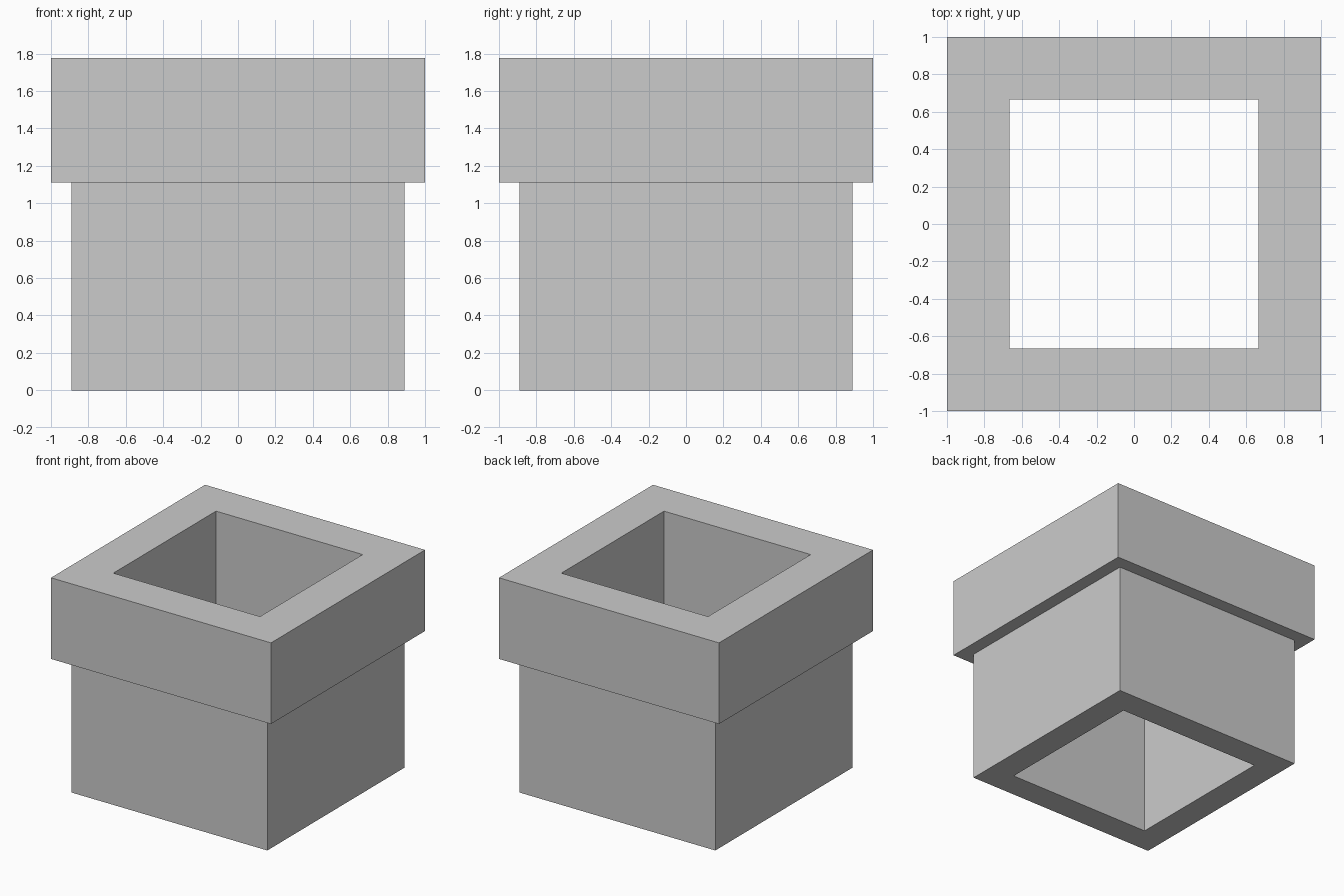
import bpy, bmesh

if "Cube" in bpy.data.objects:
    bpy.data.objects.remove(bpy.data.objects["Cube"])

OUTER_COLLAR = 1.0
OUTER_BODY = 8 / 9
INNER = 2 / 3
COLLAR_Z = 10 / 9
TOP_Z = 16 / 9

# Closed wall cross-section as (half width, height)
profile = [
    (INNER, 0), (OUTER_BODY, 0), (OUTER_BODY, COLLAR_Z),
    (OUTER_COLLAR, COLLAR_Z), (OUTER_COLLAR, TOP_Z), (INNER, TOP_Z),
]


def square_sweep(name, section):
    """Sweep a closed wall section around a square."""
    bm = bmesh.new()
    corners = [(-1, -1), (1, -1), (1, 1), (-1, 1)]
    rings = [[bm.verts.new((sx * r, sy * r, z)) for sx, sy in corners]
             for r, z in section]
    for i, low in enumerate(rings):
        high = rings[(i + 1) % len(rings)]
        for j in range(4):
            k = (j + 1) % 4
            bm.faces.new((low[j], low[k], high[k], high[j]))
    bmesh.ops.recalc_face_normals(bm, faces=bm.faces)
    mesh = bpy.data.meshes.new(name)
    bm.to_mesh(mesh)
    bm.free()
    obj = bpy.data.objects.new(name, mesh)
    bpy.context.collection.objects.link(obj)
    return obj


# Open square tube with a wider collar at the top
square_sweep("collared_square_tube", profile)
